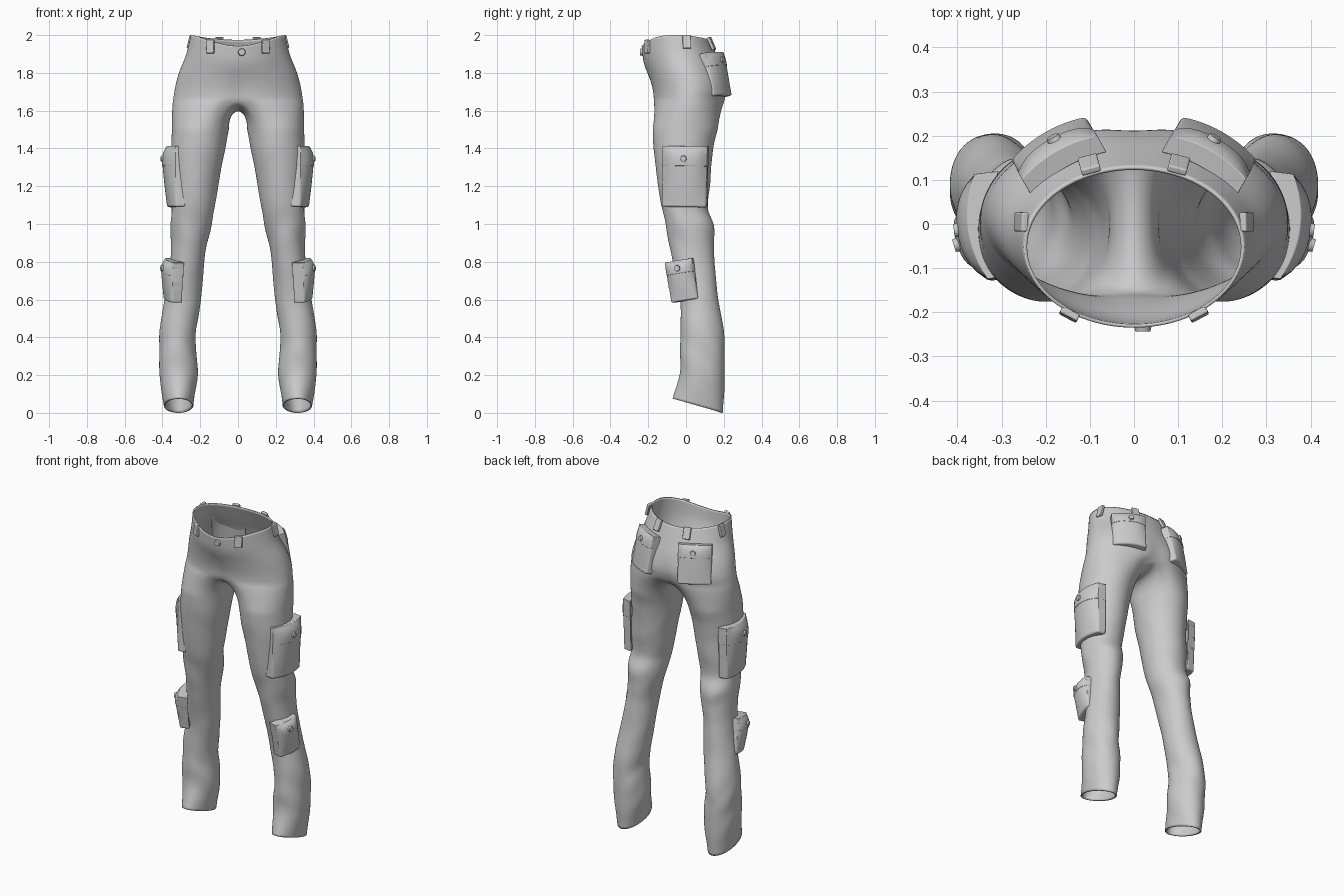
import bpy, bmesh, math
from mathutils import Vector, Matrix, noise

if "Cube" in bpy.data.objects:
    bpy.data.objects.remove(bpy.data.objects["Cube"])

NO, NI = 36, 12          # outer and inner segments of a leg ring
SEAM, LEGTOP = 1.66, 1.5

# nominal z, half width, front y, back y
PELVIS = [(2.0, .25, -.235, .13), (1.9, .274, -.225, .168), (1.8, .313, -.198, .205),
          (1.72, .334, -.182, .222), (1.66, .343, -.178, .214)]
# z, inner x, outer x, front y, back y
LEG = [(1.6, .02, .347, -.18, .195), (1.5, .048, .35, -.177, .168), (1.4, .067, .354, -.172, .143),
       (1.2, .104, .355, -.147, .127), (1.08, .125, .354, -.127, .115), (1.0, .14, .36, -.11, .147),
       (.9, .163, .354, -.09, .15), (.8, .178, .357, -.07, .15), (.6, .195, .389, -.032, .172),
       (.4, .224, .417, -.032, .202), (.2, .216, .416, -.035, .205), (.038, .237, .392, -.07, .195)]


def sample(table, z):
    """Smooth interpolation of a profile table at height z."""
    n = len(table)
    i = 0
    while i < n - 2 and z < table[i + 1][0]:
        i += 1
    a, b = table[i], table[i + 1]
    p, q = table[max(i - 1, 0)], table[min(i + 2, n - 1)]
    h = b[0] - a[0]
    t = (z - a[0]) / h
    out = []
    for c in range(1, len(a)):
        m0 = (b[c] - p[c]) / (b[0] - p[0]) * h
        m1 = (q[c] - a[c]) / (q[0] - a[0]) * h
        out.append((2*t**3 - 3*t*t + 1)*a[c] + (t**3 - 2*t*t + t)*m0
                   + (3*t*t - 2*t**3)*b[c] + (t**3 - t*t)*m1)
    return out


def pelvis_arc(z):
    ax, yf, yb = sample(PELVIS, z)
    f = (z - SEAM) / (2 - SEAM)
    pts = []
    for k in range(NO + 1):
        t = -math.pi/2 + math.pi * k / NO
        s, x = math.sin(t), ax * math.cos(t)
        if k in (0, NO):
            x = 0
        y = (yf + yb)/2 + (yb - yf)/2 * s
        y *= 1 - .07 * max(0, 1 - f*1.8) * math.exp(-(x/.06)**2)
        dip = .058 * abs(s)**3 if s < 0 else .025 * s * s   # waist dips at the middle
        pts.append(Vector((x, y, z - f * dip)))
    return pts


def leg_ring(z):
    xi, xo, yf, yb = sample(LEG, z)
    pts = []
    for k in range(NO + NI):
        t = math.radians(-135) + 2*math.pi * k / (NO + NI)
        p = Vector(((xi+xo)/2 + (xo-xi)/2*math.cos(t), (yf+yb)/2 + (yb-yf)/2*math.sin(t), z))
        # cloth folds, strongest at the knee and shin
        amp = .003 + .006*math.exp(-((z-.98)/.12)**2) + .004*math.exp(-((z-.32)/.16)**2)
        amp *= min(1, (LEGTOP - z)/.15)
        d = amp * noise.noise(Vector((p.x*8, p.y*8, z*9 + p.y*7)))
        p += Vector((math.cos(t), math.sin(t), 0)) * d
        p.z -= .045 * math.sin(t) * max(0, 1 - z/.25)   # slanted hem
        pts.append(p)
    return pts


def finish(name, bm, mirror=True):
    bmesh.ops.recalc_face_normals(bm, faces=bm.faces)
    me = bpy.data.meshes.new(name)
    bm.to_mesh(me)
    bm.free()
    ob = bpy.data.objects.new(name, me)
    bpy.context.collection.objects.link(ob)
    bpy.ops.object.select_all(action='DESELECT')
    ob.select_set(True)
    bpy.context.view_layer.objects.active = ob
    bpy.ops.object.shade_smooth_by_angle(angle=math.radians(40))
    if mirror:
        m = ob.modifiers.new("Mirror", 'MIRROR')
        m.merge_threshold = .0005
    return ob


# Trousers: half pelvis, crotch seam and one leg, mirrored
bm = bmesh.new()


def add(pts):
    return [bm.verts.new(p) for p in pts]


def bridge(a, b, closed):
    n = len(a)
    for k in range(n if closed else n - 1):
        bm.faces.new((a[k], a[(k+1) % n], b[(k+1) % n], b[k]))


rows = 14
prev = add(pelvis_arc(2.0))
for r in range(1, rows + 1):
    arc = pelvis_arc(2.0 + (SEAM - 2.0) * r / rows)
    cur = add(arc)
    bridge(prev, cur, False)
    prev = cur
y0, y1 = arc[0].y, arc[-1].y
crotch = []
for j in range(1, NI):
    a = math.pi * j / NI
    crotch.append(Vector((0, (y0+y1)/2 + (y1-y0)/2*math.cos(a), SEAM - .06*math.sin(a))))
seam = arc + crotch
prev = prev + add(crotch)
target = leg_ring(LEGTOP)
for r in range(1, 9):
    s = r / 8
    e = (1 - (1 - s)**2.6)**.62      # round arch between the legs
    cur = add([Vector((a.x+(b.x-a.x)*e, a.y+(b.y-a.y)*s, a.z+(b.z-a.z)*s)) for a, b in zip(seam, target)])
    bridge(prev, cur, True)
    prev = cur
for r in range(1, 56):
    cur = add(leg_ring(LEGTOP + (.038 - LEGTOP) * r / 55))
    bridge(prev, cur, True)
    prev = cur
body = finish("trousers", bm)
body.data.shade_smooth()
body.modifiers.new("Smooth", 'SUBSURF').levels = 1
sol = body.modifiers.new("Cloth", 'SOLIDIFY')
sol.thickness, sol.offset = .008, -1


def frame(loc, yaw, pitch=0, roll=0):
    """Local x points out of the cloth, y runs along it, z is up."""
    r = math.radians
    return (Matrix.Translation(loc) @ Matrix.Rotation(r(yaw), 4, 'Z')
            @ Matrix.Rotation(r(-pitch), 4, 'Y') @ Matrix.Rotation(r(roll), 4, 'X'))


def surface(u, v, bend, puff):
    u, v = min(1, abs(u)), max(-1, min(1, v))
    return puff * (1 - u**4) * (1 - v**4) * (.7 + .6*v) - bend * u * u


def patch(name, mat, w, h, d, bend=0, puff=0, v0=-1, v1=1, lift=0, seg=12, bevel=.006):
    """Curved, padded slab; v0..v1 picks a part of its height."""
    bm = bmesh.new()
    bmesh.ops.create_grid(bm, x_segments=seg, y_segments=seg, size=1)
    for vert in bm.verts:
        u = vert.co.x
        v = v0 + (v1 - v0) * (vert.co.y + 1) / 2
        vert.co = (surface(u, v, bend, puff) + lift, u*(w/2 + lift*.4), v*h/2)
    ext = bmesh.ops.extrude_face_region(bm, geom=bm.faces[:])
    new = [g for g in ext['geom'] if isinstance(g, bmesh.types.BMVert)]
    bmesh.ops.translate(bm, verts=new, vec=(-d, 0, 0))
    bm.transform(mat)
    ob = finish(name, bm)
    b = ob.modifiers.new("Bevel", 'BEVEL')
    b.width, b.segments, b.limit_method = bevel, 3, 'ANGLE'
    b.angle_limit = math.radians(50)


def button(name, mat, r=.019, mirror=True):
    bm = bmesh.new()
    bmesh.ops.create_cone(bm, cap_ends=True, segments=20, radius1=r, radius2=r*.85, depth=.012)
    bm.transform(mat @ Matrix.Rotation(math.pi/2, 4, 'Y'))
    finish(name, bm, mirror)


# Pockets with a thin flap and a button
POCKETS = [
    ("thigh_pocket", frame((.374, -.012, 1.25), -7, 0, -1), .238, .32, .055, .03, .026, (.0, .60)),
    ("shin_pocket", frame((.379, -.028, .70), -17, 0, 9), .15, .215, .06, .012, .026, (-.02, .62)),
    ("back_pocket", frame((.189, .186, 1.797), 60, 13, 0), .195, .232, .045, .016, .016, (.1, .6))]
for name, mat, w, h, d, bend, puff, (bu, bv) in POCKETS:
    patch(name, mat, w, h, d, bend, puff, bevel=.009)
    patch(name + "_flap", mat, w, h, d, bend, puff, v0=.36, v1=1.01, lift=.002, bevel=.002)
    out = surface(bu, bv, bend, puff) + .004
    button(name + "_button", mat @ Matrix.Translation((out, bu*w/2, bv*h/2)), .017)

# Belt loops around the waist
LOOPS = [("front_loop", (.150, -.212, 1.94), -62, 4), ("side_loop", (.263, .005, 1.967), 2, 14),
         ("back_loop", (.103, .142, 1.958), 75, 24)]
for name, loc, yaw, pitch in LOOPS:
    patch(name, frame(loc, yaw, pitch), .044, .072, .016, seg=4, bevel=.004)

# Waist button
button("waist_button", frame((.02, -.237, 1.91), -90), .02, False)
